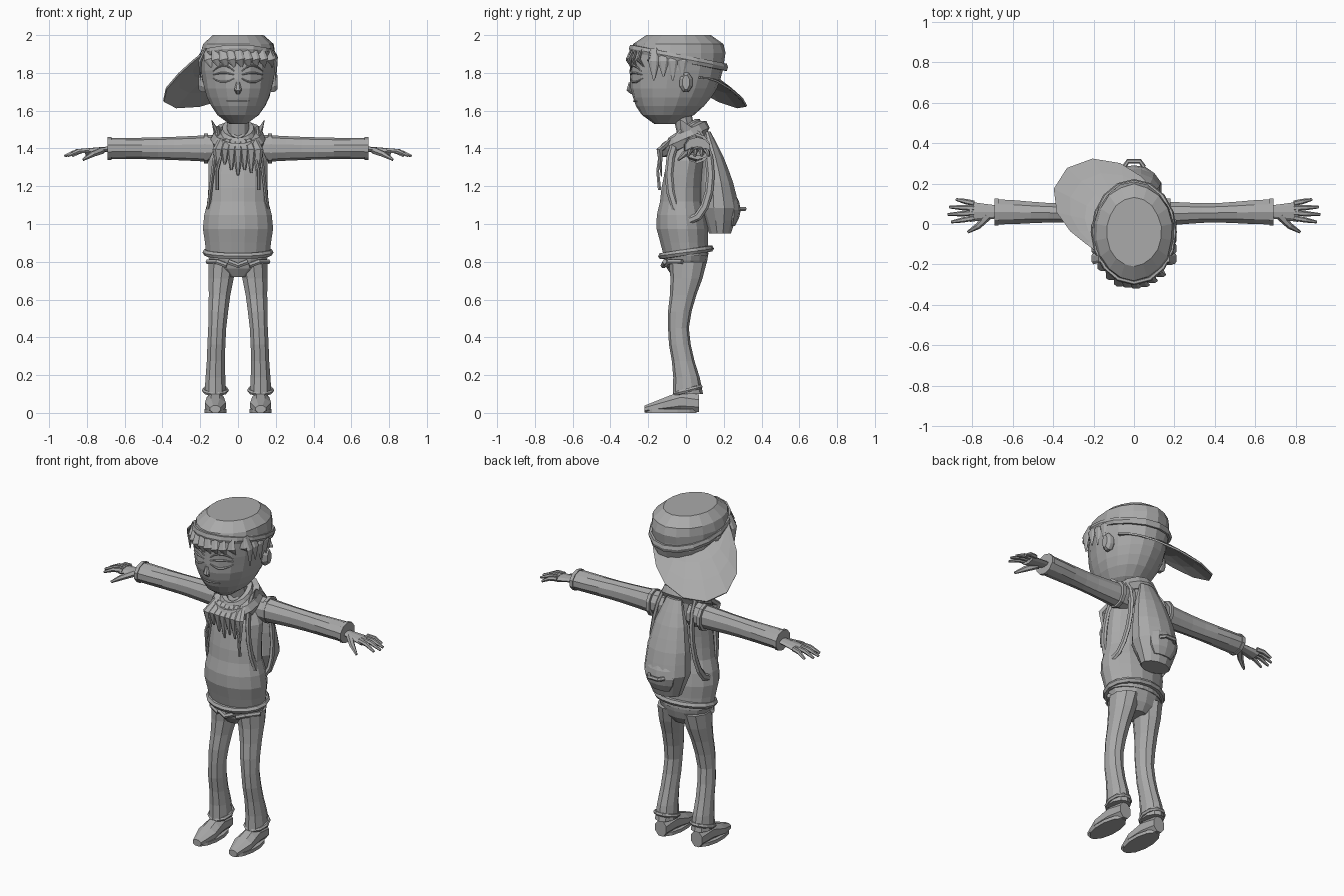
import bpy
import bmesh
import random
from math import sin, cos, pi, radians, sqrt
from mathutils import Vector
from mathutils.bvhtree import BVHTree

random.seed(4)
default_cube = bpy.data.objects.get("Cube")
if default_cube:
    bpy.data.objects.remove(default_cube)

grey = bpy.data.materials.new("plain grey")
grey.use_nodes = True
grey.diffuse_color = (.4, .4, .4, 1)
grey.node_tree.nodes["Principled BSDF"].inputs["Base Color"].default_value = grey.diffuse_color


def finish(name, bm, mirrored=False):
    bmesh.ops.recalc_face_normals(bm, faces=bm.faces)
    mesh = bpy.data.meshes.new(name)
    bm.to_mesh(mesh)
    bm.free()
    mesh.materials.append(grey)
    obj = bpy.data.objects.new(name, mesh)
    bpy.context.collection.objects.link(obj)
    if mirrored:
        obj.modifiers.new("both sides", 'MIRROR')
    return obj


def skin(name, rings, mirrored=False, closed=False):
    """Join rings of points into one surface."""
    bm = bmesh.new()
    loops = [[bm.verts.new(point) for point in ring] for ring in rings]
    pairs = list(zip(loops, loops[1:]))
    if closed:
        pairs.append((loops[-1], loops[0]))
    for lower, upper in pairs:
        for i in range(len(lower)):
            bm.faces.new((lower[i - 1], lower[i], upper[i], upper[i - 1]))
    if not closed:
        bm.faces.new(loops[0])
        bm.faces.new(loops[-1])
    return finish(name, bm, mirrored)


def blend(f, *values):
    """Ease through evenly spaced values as f runs from start to end."""
    place = min(max(f, 0), 1) * (len(values) - 1)
    index = min(int(place), len(values) - 2)
    weight = (1 - cos(pi * (place - index))) / 2
    return values[index] + (values[index + 1] - values[index]) * weight


def loft(name, start, end, steps, rule, sides=10, axis='z', mirrored=False, jitter=0):
    """The rule turns a fraction into two centre values and two radii."""
    rings = []
    for step in range(steps + 1):
        f = step / steps
        along = start + (end - start) * f
        centre_u, centre_v, radius_u, radius_v = rule(f)
        ring = []
        for side in range(sides):
            angle = 2 * pi * (side + .5) / sides
            wobble = 1 + random.uniform(-jitter, jitter)
            u = centre_u + radius_u * cos(angle) * wobble
            v = centre_v + radius_v * sin(angle) * wobble
            ring.append({'x': (along, u, v), 'y': (u, along, v), 'z': (u, v, along)}[axis])
        rings.append(ring)
    return skin(name, rings, mirrored)


def tube(name, path, radii, flat=1, up=(0, 0, 1), sides=6, mirrored=False, closed=False):
    """Sweep a flattened polygon along a path, easing through the radii."""
    points = [Vector(point) for point in path]
    last = len(points) - 1
    rings = []
    for i, point in enumerate(points):
        if closed:
            way = points[(i + 1) % len(points)] - points[i - 1]
        else:
            way = points[min(i + 1, last)] - points[max(i - 1, 0)]
        across = way.cross(Vector(up)).normalized()
        above = across.cross(way).normalized() * flat
        radius = blend(i / last, *radii)
        turns = [2 * pi * side / sides for side in range(sides)]
        rings.append([point + (across * cos(turn) + above * sin(turn)) * radius for turn in turns])
    return skin(name, rings, mirrored, closed)


def oval(name, centre, reach, rise, thick, flat=1, up=(0, 0, 1), mirrored=False, points=16):
    """A closed roll around the ellipse spanned by reach and rise."""
    path = []
    for i in range(points):
        turn = 2 * pi * i / points
        path.append(Vector(centre) + Vector(reach) * cos(turn) + Vector(rise) * sin(turn))
    return tube(name, path, (thick, thick), flat, up, mirrored=mirrored, closed=True)


# Head with a narrow chin and a flat-topped cap
def head_rule(f):
    swell = sqrt(1 - ((f - .7) / .35) ** 4) if f > .7 else sqrt(1 - ((f - .7) / .72) ** 2)
    return 0, -.04 - .07 * (1 - f) ** 2, .2 * swell, .25 * swell


head = loft("head", 1.53, 2, 10, head_rule, 18, jitter=.015)
surface = BVHTree.FromPolygons([vert.co[:] for vert in head.data.vertices],
                               [face.vertices[:] for face in head.data.polygons])


def on_face(x, z, lift=0):
    hit = surface.ray_cast(Vector((x, -1, z)), Vector((0, 1, 0)))[0]
    return x, (hit.y if hit else -.1) - lift, z


# Brows, eyelids, mouth, nose and ears
for name, height, bend in (("brow", 1.81, .03), ("upper_lid", 1.79, .01), ("lower_lid", 1.77, -.02)):
    path = [on_face(.02 + .11 * i / 5, height + bend * sin(pi * i / 5)) for i in range(6)]
    tube(name, path, (.004, .01, .004), .7, mirrored=True)
tube("mouth", [on_face(.02 * i, 1.65) for i in range(-3, 4)], (.004, .006, .004))
tube("nose", [on_face(0, 1.75), on_face(0, 1.71, .01), on_face(0, 1.69)], (.01, .02, .01), .7, (0, 1, 0))
loft("ear", .16, .21, 3, lambda f: (0, 1.75, blend(f, .03, .04, .02), blend(f, .04, .06, .04)),
     8, 'x', True)

# Hair locks over the forehead and temples
for i in range(9):
    x = .04 * (i - 4)
    path = [on_face(x, 1.92), on_face(x + .01, 1.87, .015), on_face(x + .02, 1.83)]
    tube("hair_lock", path, (.02, .03, .004), .4, (0, 1, 0))
for i in range(4):
    y = .05 * i - .17
    path = [(.17, y, 1.93), (.2, y, 1.86), (.2, y, 1.76 + .02 * (i % 2))]
    tube("side_lock", path, (.02, .03, .004), .4, (1, 0, 0), mirrored=True)

# Cap band and the brim turned sideways to the back
oval("cap_band", (0, -.04, 1.88), (.2, 0, 0), (0, .25, -.05), .012, 1.8)
bm = bmesh.new()
rows = []
for depth in range(4):
    row = []
    for step in range(13):
        f = step / 12
        angle = radians(35 + 195 * f)
        bump = sin(pi * f) ** 3
        out = depth / 3
        reach = .18 + out * (.04 + .27 * bump)
        drop = .2 * bump * out ** 1.3
        row.append(bm.verts.new((reach * cos(angle), reach * sin(angle) * .85 - .03,
                                 1.78 + .16 * f * f - drop)))
    rows.append(row)
for near, far in zip(rows, rows[1:]):
    for i in range(1, len(near)):
        bm.faces.new((near[i - 1], near[i], far[i], far[i - 1]))
brim = finish("cap_brim", bm)
brim.modifiers.new("thickness", 'SOLIDIFY').thickness = .01

# Neck, jacket, hips and belt
loft("neck", 1.4, 1.58, 2, lambda f: (0, .02 - .04 * f, .06, .05))
loft("jacket", .83, 1.48, 9,
     lambda f: (0, .03 * f - .04 * sin(pi * f), blend(f, .17, .19, .16, .16, .1),
                blend(f, .12, .14, .11, .1, .07)), 16)
oval("jacket_hem", (0, 0, .85), (.17, 0, 0), (0, .13, .02), .018)
loft("hips", .72, .85, 3, lambda f: (0, 0, blend(f, .06, .15, .17), blend(f, .07, .11, .12)), 14)
tube("belt_buckle", [(-.05, -.11, .8), (0, -.12, .78), (.05, -.11, .8)], (.015, .015))
tube("trouser_pocket", [(.06, -.1, .78), (.11, -.09, .8), (.16, -.02, .8)], (.014, .014), mirrored=True)

# Trouser legs with cuffs
loft("leg", .1, .8, 8,
     lambda f: (.12 - .04 * f * f, .01 - .05 * sin(pi * f) ** 2,
                blend(f, .06, .05, .05, .06, .08), blend(f, .08, .06, .055, .07, .1)), mirrored=True)
oval("trouser_cuff", (.12, .01, .12), (.06, 0, 0), (0, .07, .02), .012, mirrored=True, points=10)


# Shoes, rising from the toe to the ankle
def shoe_rule(f):
    half_height = blend(f, .02, .04, .06, .05)
    return .12, half_height, blend(f, .03, .06, .05, .04), half_height


loft("shoe", -.22, .07, 6, shoe_rule, 8, 'y', True)
loft("shoe_sole", 0, .02, 1, lambda f: (.12, -.08, .06, .14), 12, mirrored=True)

# Sleeves with a seam at the shoulder and a cuff at the wrist
loft("sleeve", .08, .68, 7,
     lambda f: (.05 + .01 * f, 1.4, .05 + .015 * cos(pi * f) ** 2, .055 + .02 * (1 - f) ** 2),
     axis='x', mirrored=True)
for name, x, height in (("shoulder_seam", .16, .08), ("sleeve_cuff", .67, .06)):
    loft(name, x, x + .02, 1, lambda f: (.06, 1.4, .07, height), axis='x', mirrored=True)

# Hands
tube("palm", [(.66, .06, 1.4), (.74, .06, 1.39), (.81, .06, 1.38)], (.03, .04, .05), .4,
     sides=8, mirrored=True)
for i in range(4):
    root = Vector((.79, .03 + .024 * i, 1.39))
    tip = Vector((.92 - .013 * (i - 1.2) ** 2, .01 + .037 * i, 1.36))
    middle = root.lerp(tip, .5) + Vector((0, 0, .01))
    tube("finger", [root, middle, tip], (.014, .013, .007), mirrored=True)
tube("thumb", [(.72, .04, 1.39), (.77, -.01, 1.37), (.82, -.04, 1.34)], (.02, .016, .007), mirrored=True)

# Hood, collar and scarf folds
oval("hood_roll", (0, -.01, 1.45), (.11, 0, 0), (0, .1, .06), .035, 1.2)
oval("inner_collar", (0, -.01, 1.48), (.07, 0, 0), (0, .07, .05), .025, 1.2)
tube("hood_flap", [(.1, .03, 1.45), (.12, 0, 1.5), (.14, -.03, 1.55)], (.05, .03, .004), .4, (1, 0, 0),
     mirrored=True)
for i in range(7):
    x = .035 * (i - 3)
    path = [(x * .8, -.08, 1.44), (x, -.14, 1.39), (x, -.13, random.uniform(1.25, 1.34))]
    tube("scarf_fold", path, (.024, .03, .006), .6, (0, 1, 0))
tube("drawstring", [(.09, -.14, 1.36), (.11, -.15, 1.28), (.11, -.14, 1.18)], (.007, .01), 1, (0, 1, 0),
     mirrored=True)

# Backpack with a pocket, a handle and shoulder straps
loft("backpack", .95, 1.49, 8,
     lambda f: (0, .18 - .07 * f * f, blend(f, .09, .14, .13, .1, .05),
                blend(f, .06, .11, .09, .06, .02)), 12)
loft("pack_pocket", .99, 1.16, 4,
     lambda f: (0, .24, .06 + .04 * sin(pi * f), .02 + .03 * sin(pi * f)))
tube("pocket_handle", [(-.05, .28, 1.08), (-.03, .31, 1.08), (.03, .31, 1.08), (.05, .28, 1.08)],
     (.012, .012))
oval("pack_strap", (.135, .02, 1.26), (0, .11, 0), (-.03, 0, .24), .022, .5, (1, 0, 0), mirrored=True)
